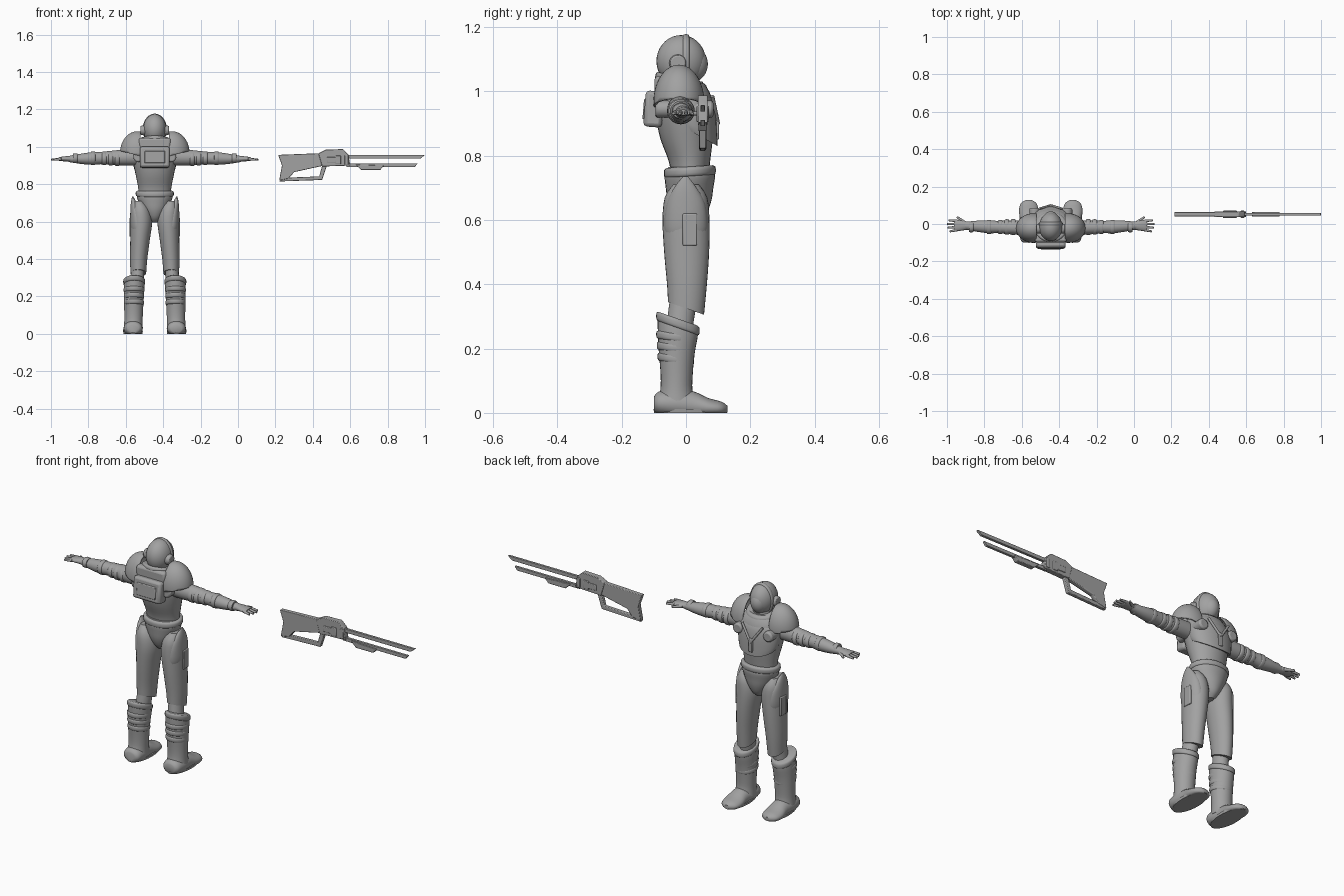
import bpy, bmesh, math
from mathutils import Matrix, Vector

cube = bpy.data.objects.get("Cube")
if cube:
    bpy.data.objects.remove(cube, do_unlink=True)

CX = -0.445  # the figure stands left of centre, the rifle right of it
grey = bpy.data.materials.new("armour grey")
grey.use_nodes = True
grey.diffuse_color = (0.36, 0.36, 0.36, 1)
grey.node_tree.nodes["Principled BSDF"].inputs["Base Color"].default_value = (0.36, 0.36, 0.36, 1)
parts = []


def finish(name, bm, mirror=False, x=CX, bevel=0, shell=0):
    bmesh.ops.recalc_face_normals(bm, faces=bm.faces)
    mesh = bpy.data.meshes.new(name)
    bm.to_mesh(mesh)
    bm.free()
    mesh.materials.append(grey)
    ob = bpy.data.objects.new(name, mesh)
    ob.location.x = x
    bpy.context.collection.objects.link(ob)
    if shell:
        ob.modifiers.new("Shell", 'SOLIDIFY').thickness = shell
    if bevel:
        mod = ob.modifiers.new("Bevel", 'BEVEL')
        mod.width, mod.segments = bevel, 2
    if mirror:
        ob.modifiers.new("Mirror", 'MIRROR')
    parts.append(ob)
    return ob


def resample(secs, steps=3):
    # smooth curve through the sections
    out = []
    for i in range(len(secs) - 1):
        a, b, c, d = (Vector(secs[min(max(j, 0), len(secs) - 1)]) for j in range(i - 1, i + 3))
        for k in range(steps):
            t = k / steps
            out.append(0.5 * (2 * b + (c - a) * t + (2 * a - 5 * b + 4 * c - d) * t ** 2
                              + (3 * b - a - 3 * c + d) * t ** 3))
    return out + [Vector(secs[-1])]


def loft(name, secs, axis='z', n=28, mirror=False):
    # section: position, two centre values, two radii, optional slant
    bm = bmesh.new()
    rings = []
    for t, a, b, ra, rb, s in resample([tuple(q) + (0,) * (6 - len(q)) for q in secs]):
        ring = []
        for i in range(n):
            ang = math.tau * i / n
            u, v = a + ra * math.cos(ang), b + rb * math.sin(ang)
            w = t + s * rb * math.sin(ang)
            co = {'x': (w, u, v), 'y': (u, w, v), 'z': (u, v, w)}[axis]
            ring.append(bm.verts.new((co[0], co[1], max(co[2], 0))))
        rings.append(ring)
    for lo, hi in zip(rings, rings[1:]):
        for i in range(n):
            j = (i + 1) % n
            bm.faces.new((lo[i], lo[j], hi[j], hi[i]))
    bm.faces.new(rings[0])
    bm.faces.new(rings[-1])
    return finish(name, bm, mirror)


def band(name, t, a, b, ra, rb, h, axis='z', mirror=False, slant=0):
    # rounded band around a limb
    loft(name, [(t - h, a, b, ra * .9, rb * .9, slant), (t - h * .6, a, b, ra, rb, slant),
                (t + h * .6, a, b, ra, rb, slant), (t + h, a, b, ra * .9, rb * .9, slant)], axis, mirror=mirror)


def ball(name, centre, radii, mirror=False):
    bm = bmesh.new()
    bmesh.ops.create_uvsphere(bm, u_segments=32, v_segments=18, radius=1,
                              matrix=Matrix.Translation(centre) @ Matrix.Diagonal((*radii, 1)))
    return finish(name, bm, mirror)


def box(name, centre, size, bevel=0.01, mirror=False, x=CX, tilt=0):
    bm = bmesh.new()
    bmesh.ops.create_cube(bm, size=1, matrix=Matrix.Translation(centre) @ Matrix.Rotation(tilt, 4, 'X')
                          @ Matrix.Diagonal((*size, 1)))
    return finish(name, bm, mirror, x, bevel)


def rod(name, p, q, r1, r2, mirror=True, bevel=0):
    p, q = Vector(p), Vector(q)
    bm = bmesh.new()
    mat = Matrix.Translation((p + q) / 2) @ (q - p).to_track_quat('Z', 'Y').to_matrix().to_4x4()
    bmesh.ops.create_cone(bm, cap_ends=True, segments=20, radius1=r1, radius2=r2,
                          depth=(q - p).length, matrix=mat)
    return finish(name, bm, mirror, bevel=bevel)


def plate(name, pts, half, bevel=0.003):
    # flat rifle part, extruded across y
    bm = bmesh.new()
    face = bm.faces.new([bm.verts.new((x, 0.052 - half, z)) for x, z in pts])
    new = bmesh.ops.extrude_face_region(bm, geom=[face])["geom"]
    bmesh.ops.translate(bm, vec=(0, 2 * half, 0), verts=[v for v in new if isinstance(v, bmesh.types.BMVert)])
    return finish(name, bm, x=0, bevel=bevel)


# Head
ball("helmet", (0, -.015, 1.094), (.062, .077, .081))
ball("visor", (0, .014, 1.085), (.045, .054, .058))
band("helmet_crest", .0, 0, 1.094, .064, .083, .011, 'y')
rod("ear_disc", (.05, -.025, 1.088), (.076, -.025, 1.088), .028, .024, bevel=.004)
loft("neck", [(.99, 0, -.015, .06, .06), (1.05, 0, -.015, .05, .055)])

# Torso
loft("torso", [(.755, 0, .012, .086, .06), (.79, 0, .01, .09, .066), (.85, 0, .002, .102, .081),
               (.91, 0, -.003, .114, .089), (.96, 0, -.005, .118, .09), (1.0, 0, -.01, .108, .082),
               (1.03, 0, -.015, .075, .066)])
loft("chest_plate", [(.872, 0, .022, .106, .076, -.55), (.895, 0, .02, .113, .077, -.45),
                     (.95, 0, .017, .116, .076, -.3), (.99, 0, .01, .104, .072, -.2),
                     (1.015, 0, .0, .07, .055, -.1)])
band("collar", 1.02, 0, -.015, .088, .08, .022, slant=-.25)
rod("chest_trim", (.06, .082, .985), (0, .1, .9), .006, .006)
box("chest_clasp", (0, .096, .885), (.024, .014, .07), .004)
rod("chest_pod", (.088, -.095, .945), (.088, .085, .945), .027, .027, bevel=.008)
box("backpack", (0, -.1, .945), (.16, .058, .112), .012, tilt=-.08)
box("backpack_top", (0, -.078, 1.018), (.17, .04, .06), .012)
box("backpack_panel", (0, -.128, .945), (.11, .01, .065), .004, tilt=-.08)

# Pelvis
loft("pelvis", [(.596, 0, .012, .018, .028), (.62, 0, .012, .04, .052), (.66, 0, .011, .066, .068),
                (.7, 0, .011, .085, .074), (.74, 0, .012, .097, .078), (.765, 0, .012, .088, .066)])
band("belt", .75, 0, .012, .101, .08, .016, slant=.06)

# Legs
loft("thigh", [(.71, .085, .0, .025, .04), (.67, .077, 0, .05, .066), (.6, .072, 0, .058, .073),
               (.5, .079, .002, .052, .07), (.4, .086, .003, .046, .062), (.325, .088, 0, .042, .056, -.35)],
     mirror=True)
loft("hip_guard", [(.735, .118, -.002, .003, .008), (.7, .112, -.002, .016, .035),
                   (.65, .1, 0, .031, .06), (.58, .09, 0, .041, .068), (.54, .088, 0, .035, .06)], mirror=True)
loft("knee", [(.37, .09, -.003, .034, .045), (.31, .093, -.014, .036, .042), (.24, .1, -.024, .036, .042)],
     mirror=True)
box("thigh_pouch", (.126, .012, .57), (.018, .045, .1), .004, mirror=True)

# Boots
loft("boot_shaft", [(.285, .109, -.025, .053, .063, -.35), (.25, .11, -.026, .055, .062, -.25),
                    (.19, .112, -.029, .053, .056, -.1), (.12, .113, -.029, .05, .05),
                    (.07, .114, -.03, .049, .05), (.03, .115, -.03, .051, .06)], mirror=True)
band("boot_cuff", .278, .11, -.025, .058, .067, .015, mirror=True, slant=-.35)
for i in range(3):
    band("boot_ridge", .235 - .034 * i, .111, -.032, .055 - .001 * i, .06 - .002 * i, .013,
         mirror=True, slant=-.15)
loft("boot_foot", [(-.1, .115, .028, .03, .022), (-.085, .115, .03, .046, .036), (-.04, .116, .028, .051, .044),
                   (.02, .117, .024, .047, .044), (.07, .118, .016, .052, .03), (.11, .118, .013, .042, .022),
                   (.129, .118, .012, .014, .01)], 'y', mirror=True)
loft("boot_sole", [(0, .116, .014, .05, .113), (.012, .116, .014, .052, .115)], mirror=True)

# Shoulder guards: a dome trimmed on its inner and lower sides
bm = bmesh.new()
bmesh.ops.create_uvsphere(bm, u_segments=36, v_segments=24, radius=1,
                          matrix=Matrix.Translation((.093, -.022, .967)) @ Matrix.Diagonal((.093, .079, .116, 1)))
for point, normal in (((.075, 0, 1), (1, 0, 0)), ((.075, 0, .95), (-.25, 0, 1))):
    bmesh.ops.bisect_plane(bm, geom=bm.verts[:] + bm.edges[:] + bm.faces[:], plane_co=point,
                           plane_no=normal, clear_inner=True)
finish("shoulder_guard", bm, mirror=True, shell=.008)

# Arms
loft("arm", [(.08, -.02, .945, .038, .043), (.17, -.019, .943, .039, .042), (.24, -.017, .941, .036, .037),
             (.29, -.016, .94, .033, .033), (.33, -.015, .938, .035, .034), (.39, -.012, .936, .03, .028),
             (.46, -.009, .935, .02, .016)], 'x', mirror=True)
for x, r in ((.2, .043), (.235, .041), (.27, .038), (.33, .038), (.425, .028)):
    band("arm_band", x, -.016, .939, r, r - .002, .012, 'x', mirror=True)

# Hands
loft("palm", [(.44, -.009, .935, .02, .017), (.475, -.008, .936, .027, .014), (.505, -.008, .935, .03, .011),
              (.515, -.008, .935, .026, .008)], 'x', mirror=True)
for i, length in enumerate((.036, .046, .05, .042)):
    y = -.032 + .016 * i
    rod("finger", (.5, y, .935), (.505 + length, y * 1.25, .931), .0075, .005, bevel=.002)
rod("thumb", (.46, .008, .934), (.502, .038, .93), .009, .005, bevel=.002)

# Rifle
plate("rifle_stock", [(.215, .957), (.44, .966), (.46, .9), (.3, .865), (.27, .83), (.22, .82), (.235, .9)], .012)
plate("rifle_grip_frame", [(.22, .815), (.45, .823), (.475, .9), (.45, .9), (.434, .842), (.25, .835)], .01)
plate("rifle_receiver", [(.43, .965), (.47, .985), (.56, .988), (.59, .96), (.6, .9), (.45, .895)], .015)
plate("rifle_upper_barrel", [(.58, .957), (1, .957), (.975, .937), (.58, .937)], .007, .002)
plate("rifle_lower_barrel", [(.58, .911), (.96, .911), (.945, .892), (.58, .892)], .007, .002)
plate("rifle_fore_grip", [(.63, .905), (.78, .9), (.76, .876), (.66, .876)], .013)
for x, w, h in ((.5, .05, .03), (.535, .03, .045), (.58, .02, .05)):
    box("rifle_side_block", (x, .052, .93), (w, .038, h), .003, x=0)

# Smooth shading with sharp creases kept
bpy.ops.object.select_all(action='DESELECT')
for ob in parts:
    ob.select_set(True)
bpy.context.view_layer.objects.active = parts[0]
bpy.ops.object.shade_smooth_by_angle(angle=math.radians(40))
